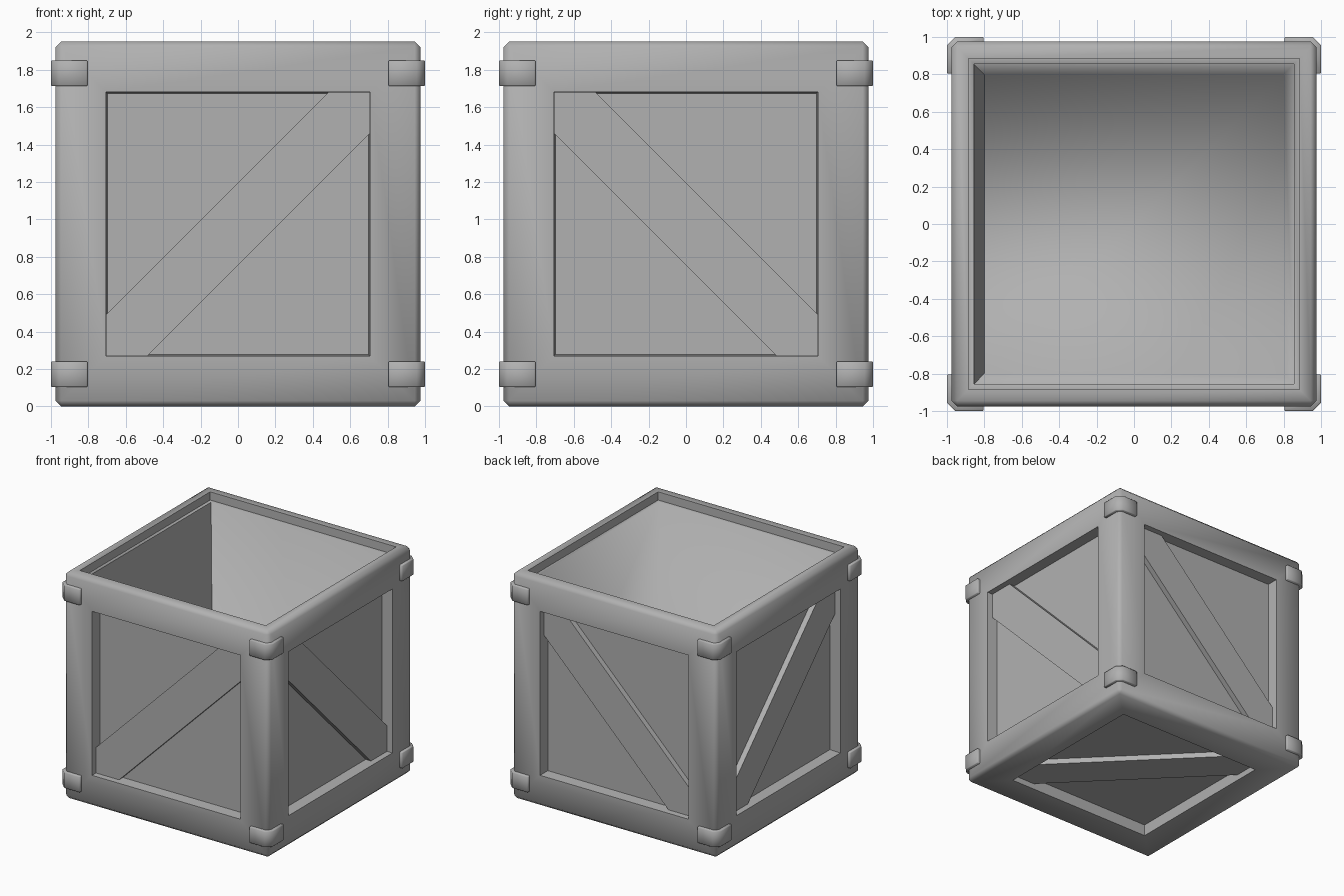
import bpy, bmesh
from mathutils import Vector

if "Cube" in bpy.data.objects:
    bpy.data.objects.remove(bpy.data.objects["Cube"])

HALF, MID = 0.975, 0.975      # half width of the crate, height of its centre
BEVEL = 0.03

grey = bpy.data.materials.new("dark_grey")
grey.diffuse_color = (0.44, 0.44, 0.44, 1)
grey.use_nodes = True
grey.node_tree.nodes["Principled BSDF"].inputs["Base Color"].default_value = grey.diffuse_color


def add_object(name, bm):
    mesh = bpy.data.meshes.new(name)
    bm.to_mesh(mesh)
    bm.free()
    mesh.materials.append(grey)
    ob = bpy.data.objects.new(name, mesh)
    bpy.context.collection.objects.link(ob)
    return ob


def prism(name, points, offset):
    """Solid made by sweeping a flat outline along an offset."""
    bm = bmesh.new()
    face = bm.faces.new([bm.verts.new(p) for p in points])
    ext = bmesh.ops.extrude_face_region(bm, geom=[face])["geom"]
    verts = [v for v in ext if isinstance(v, bmesh.types.BMVert)]
    bmesh.ops.translate(bm, verts=verts, vec=offset)
    bmesh.ops.recalc_face_normals(bm, faces=bm.faces)
    return add_object(name, bm)


# crate body: chamfered cube, recessed panels, open hollow top
bm = bmesh.new()
bmesh.ops.create_cube(bm, size=2 * HALF)
bmesh.ops.translate(bm, verts=bm.verts, vec=(0, 0, MID))
bmesh.ops.bevel(bm, geom=bm.edges[:], offset=BEVEL, segments=1, affect='EDGES', profile=0.5)
bm.normal_update()
big = [f for f in bm.faces if f.calc_area() > 1]
top = max(big, key=lambda f: f.calc_center_median().z)
panels = [f for f in big if f is not top]


def inset(faces, thickness, depth=0.0):
    return bmesh.ops.inset_individual(bm, faces=faces, thickness=thickness,
                                      depth=depth, use_even_offset=True)["faces"]


inset(panels, HALF - BEVEL - 0.705)
inset(panels, 0.006, -0.095)

# rim, lid ledge and tapered interior
inset([top], HALF - BEVEL - 0.885)
inset([top], 0.001, -0.07)
ledge = inset([top], 0.029)
walls = inset([top], 0.055, -(1.95 - 0.07 - 0.15))

# soft shading, with crisp edges at right-angled corners
bm.normal_update()
soft = {f for f in walls if f.calc_center_median().x > -0.5} | {top} | set(ledge)
for f in bm.faces:
    f.smooth = True
for e in bm.edges:
    inside = all(f in soft for f in e.link_faces)
    e.smooth = inside or e.calc_face_angle(0) < 0.9
add_object("crate_body", bm)

# diagonal braces on the four sides and the bottom
S, T = 0.702, 0.482
OUTLINE = [(-S, -S), (-T, -S), (S, T), (S, S), (T, S), (-S, -T)]
IN, OUT = 0.885, 0.927
SIDES = {
    "front_brace": ((1, 0, 0), (0, 0, 1), (0, -1, 0)),
    "back_brace": ((1, 0, 0), (0, 0, 1), (0, 1, 0)),
    "right_brace": ((0, -1, 0), (0, 0, 1), (1, 0, 0)),
    "left_brace": ((0, -1, 0), (0, 0, 1), (-1, 0, 0)),
    "bottom_brace": ((1, 0, 0), (0, -1, 0), (0, 0, -1)),
}
for name, axes in SIDES.items():
    u, v, n = (Vector(a) for a in axes)
    base = Vector((0, 0, MID)) + n * (IN - 0.01)
    prism(name, [base + u * a + v * b for a, b in OUTLINE], n * (OUT - IN + 0.01))

# corner clips wrapping each upright at top and bottom
CLIP = [(0.805, 0.94), (0.94, 0.94), (0.94, 0.805), (1, 0.805),
        (1, 0.955), (0.955, 1), (0.805, 1)]
for level, z in (("lower", 0.103), ("upper", 1.712)):
    for sx, side in ((-1, "left"), (1, "right")):
        for sy, end in ((-1, "front"), (1, "back")):
            ob = prism(f"{level}_{end}_{side}_clip",
                       [(sx * x, sy * y, z) for x, y in CLIP], (0, 0, 0.138))
            bev = ob.modifiers.new("edge_bevel", 'BEVEL')
            bev.width, bev.segments = 0.005, 1
            bev.limit_method, bev.angle_limit = 'ANGLE', 1.0
            for p in ob.data.polygons:
                p.use_smooth = True
